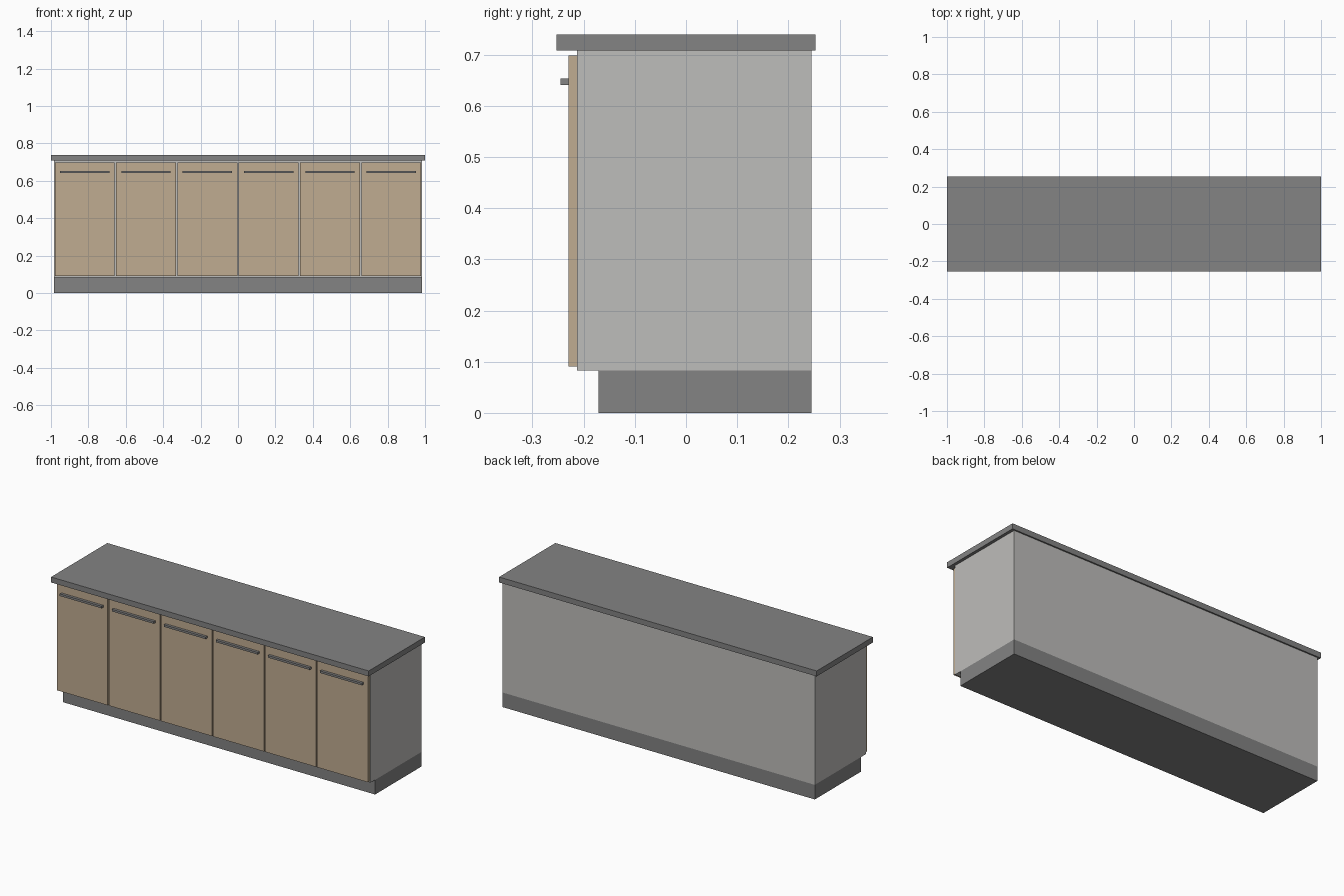
import bpy

old = bpy.data.objects.get("Cube")
if old:
    bpy.data.objects.remove(old, do_unlink=True)


def material(name, r, g, b):
    mat = bpy.data.materials.new(name)
    mat.use_nodes = True
    mat.diffuse_color = (r, g, b, 1)
    for node in mat.node_tree.nodes:
        if node.type == 'BSDF_PRINCIPLED':
            node.inputs["Base Color"].default_value = (r, g, b, 1)
            node.inputs["Roughness"].default_value = 0.7
    return mat


def box(name, x, y, z, mat):
    """Box spanning the (low, high) range on each axis."""
    spans = (x, y, z)
    bpy.ops.mesh.primitive_cube_add(size=1, location=[(a + b) / 2 for a, b in spans])
    obj = bpy.context.object
    obj.name = name
    obj.scale = [b - a for a, b in spans]
    bpy.ops.object.transform_apply(location=False, rotation=False, scale=True)
    obj.data.materials.append(mat)
    return obj


dark_grey = material("dark grey", 0.227, 0.227, 0.227)
light_grey = material("light grey", 0.515, 0.508, 0.495)
wood = material("pale wood", 0.527, 0.413, 0.283)

HALF = 0.983          # half width of the cabinet body
BACK = 0.245
BODY_FRONT = -0.213
DOOR_FRONT = -0.23
DOORS = 6
GAP = 0.004           # door inset on each side
HANDLE_INSET = 0.032

# Plinth, body and worktop
box("plinth", (-HALF, HALF), (-0.171, BACK), (0, 0.083), dark_grey)
box("cabinet_body", (-HALF, HALF), (BODY_FRONT, BACK), (0.083, 0.708), light_grey)
box("worktop", (-1, 1), (-0.253, 0.253), (0.708, 0.739), dark_grey)

# Row of doors, each with a bar handle
pitch = 2 * HALF / DOORS
for i in range(DOORS):
    left = -HALF + i * pitch
    right = left + pitch
    box(f"door_{i + 1}", (left + GAP, right - GAP),
        (DOOR_FRONT, BODY_FRONT), (0.091, 0.698), wood)
    box(f"handle_{i + 1}", (left + HANDLE_INSET, right - HANDLE_INSET),
        (-0.245, DOOR_FRONT), (0.641, 0.653), dark_grey)
